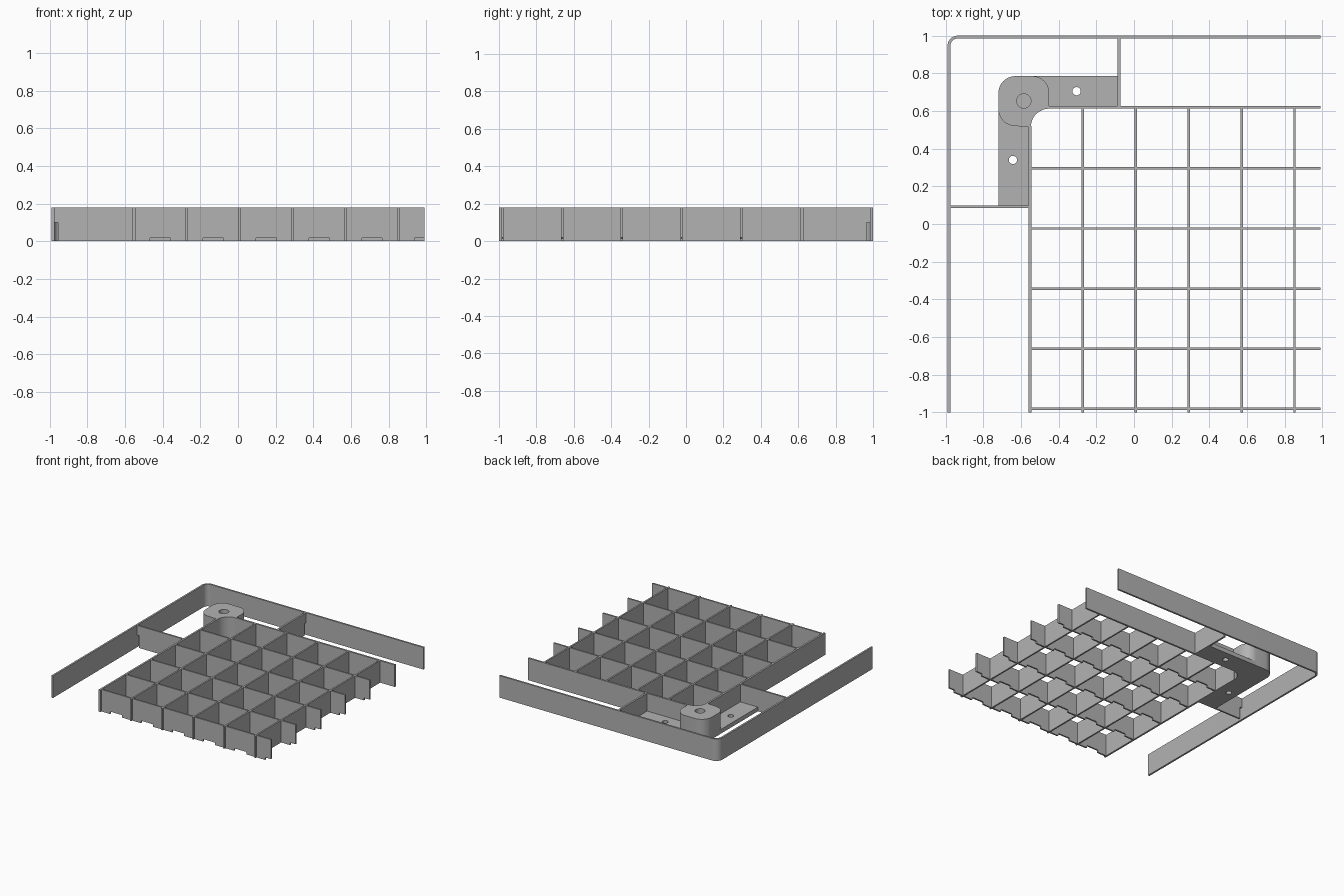
import bpy
import bmesh
from math import cos, sin, radians
from mathutils import Vector

if "Cube" in bpy.data.objects:
    bpy.data.objects.remove(bpy.data.objects["Cube"], do_unlink=True)

grey = bpy.data.materials.new("plain_grey")
grey.use_nodes = True
colour = (0.45, 0.45, 0.45, 1)
grey.diffuse_color = colour
grey.node_tree.nodes["Principled BSDF"].inputs["Base Color"].default_value = colour

H = 0.18          # wall height
T = 0.0075        # half wall thickness
G = 0.0065        # half grid thickness
LEFT, RIGHT, FRONT, BACK = -0.99, 0.99, -1.0, 1.0
INX, INY = -0.553, 0.62   # centre lines of the inner walls


def arc(cx, cy, r, start, end, n=12):
    angles = [radians(start + (end - start) * i / n) for i in range(n + 1)]
    return [(cx + r * cos(a), cy + r * sin(a)) for a in angles]


def prism(name, outline, low, high, axis="z"):
    """Extrude an outline along z (xy outline), y (xz outline) or x (yz outline)."""
    place = {"z": lambda u, v, w: (u, v, w),
             "y": lambda u, v, w: (u, w, v),
             "x": lambda u, v, w: (w, u, v)}[axis]
    bm = bmesh.new()
    face = bm.faces.new([bm.verts.new(place(u, v, low)) for u, v in outline])
    made = bmesh.ops.extrude_face_region(bm, geom=[face])["geom"]
    shift = Vector(place(0, 0, high - low))
    bmesh.ops.translate(bm, vec=shift,
                        verts=[v for v in made if isinstance(v, bmesh.types.BMVert)])
    bmesh.ops.recalc_face_normals(bm, faces=bm.faces)
    mesh = bpy.data.meshes.new(name)
    bm.to_mesh(mesh)
    bm.free()
    mesh.materials.append(grey)
    obj = bpy.data.objects.new(name, mesh)
    bpy.context.collection.objects.link(obj)
    return obj


def box(name, x0, x1, y0, y1, z0=0, z1=H):
    return prism(name, [(x0, y0), (x1, y0), (x1, y1), (x0, y1)], z0, z1)


def drill(obj, x, y, r, z0, z1):
    """Cut a round hole and remove the cutter."""
    cutter = prism("hole_cutter", arc(x, y, r, 0, 345, 23), z0, z1)
    cutter.hide_render = True
    mod = obj.modifiers.new("hole", "BOOLEAN")
    mod.operation, mod.solver, mod.object = "DIFFERENCE", "EXACT", cutter
    graph = bpy.context.evaluated_depsgraph_get()
    mesh = bpy.data.meshes.new_from_object(obj.evaluated_get(graph))
    obj.modifiers.clear()
    obj.data = mesh
    bpy.data.objects.remove(cutter, do_unlink=True)


def smooth(obj):
    bpy.ops.object.select_all(action="DESELECT")
    obj.select_set(True)
    bpy.context.view_layer.objects.active = obj
    bpy.ops.object.shade_smooth_by_angle(angle=radians(30))


# Outer wall with a rounded corner
R = 0.055
wall = 2 * T
outer = [(LEFT, FRONT)] + arc(LEFT + R, BACK - R, R, 180, 90) + [(RIGHT, BACK)]
inner = [(RIGHT, BACK - wall)] + arc(LEFT + R, BACK - R, R - wall, 90, 180) + [(LEFT + wall, FRONT)]
smooth(prism("outer_wall", outer + inner, 0, H))

# Inner walls, meeting at the post
box("inner_side_wall", INX - T, INX + T, FRONT, 0.52)
box("inner_back_wall", -0.455, RIGHT, INY - T, INY + T)

# Corner post, hollowed on the grid side, with a blind socket
post = prism("corner_post",
             arc(-0.54, 0.695, 0.09, 0, 90) + arc(-0.63, 0.695, 0.09, 90, 180)
             + arc(-0.63, 0.61, 0.09, 180, 270)
             + arc(-0.45, 0.515, 0.0975, 180, 90), 0, H)
drill(post, -0.585, 0.653, 0.038, 0.05, H + 0.1)
smooth(post)

# L-shaped mounting plate with two screw holes
plate = prism("mounting_plate",
              [(-0.56, 0.09), (-0.56, INY), (-0.073, INY), (-0.073, 0.785)]
              + arc(-0.63, 0.695, 0.09, 90, 180) + [(-0.72, 0.09)], 0, 0.035)
for x, y in [(-0.305, 0.705), (-0.643, 0.34)]:
    drill(plate, x, y, 0.022, -0.1, 0.1)
smooth(plate)

# Cross walls between outer and inner walls, with a gap at the outer foot
xw, yw = LEFT + wall, BACK - wall
gap, gap_top = 0.02, 0.1
prism("side_cross_wall", [(xw, gap_top), (xw + gap, gap_top), (xw + gap, 0),
                          (INX, 0), (INX, H), (xw, H)], 0.085, 0.099, "y")
prism("back_cross_wall", [(yw, gap_top), (yw - gap, gap_top), (yw - gap, 0),
                          (INY, 0), (INY, H), (yw, H)], -0.088, -0.073, "x")

# Grid dividers running front to back
STEP_X, STEP_Y = 0.281, 0.319
for i in range(1, 6):
    x = INX + STEP_X * i
    box(f"long_divider_{i}", x - G, x + G, FRONT, INY)

# Grid dividers running across, notched under each cell
foot = [(INX, 0)]
for i in range(5):
    c = INX + STEP_X * (i + 0.5)
    foot += [(c - 0.055, 0), (c - 0.055, 0.015), (c - 0.05, 0.02),
             (c + 0.05, 0.02), (c + 0.055, 0.015), (c + 0.055, 0)]
last = INX + STEP_X * 5.5 - 0.055
foot += [(last, 0), (last, 0.015), (last + 0.005, 0.02), (RIGHT, 0.02), (RIGHT, H), (INX, H)]
for i in range(1, 6):
    y = 0.614 - STEP_Y * i
    prism(f"cross_divider_{i}", foot, y - G, y + G, "y")
